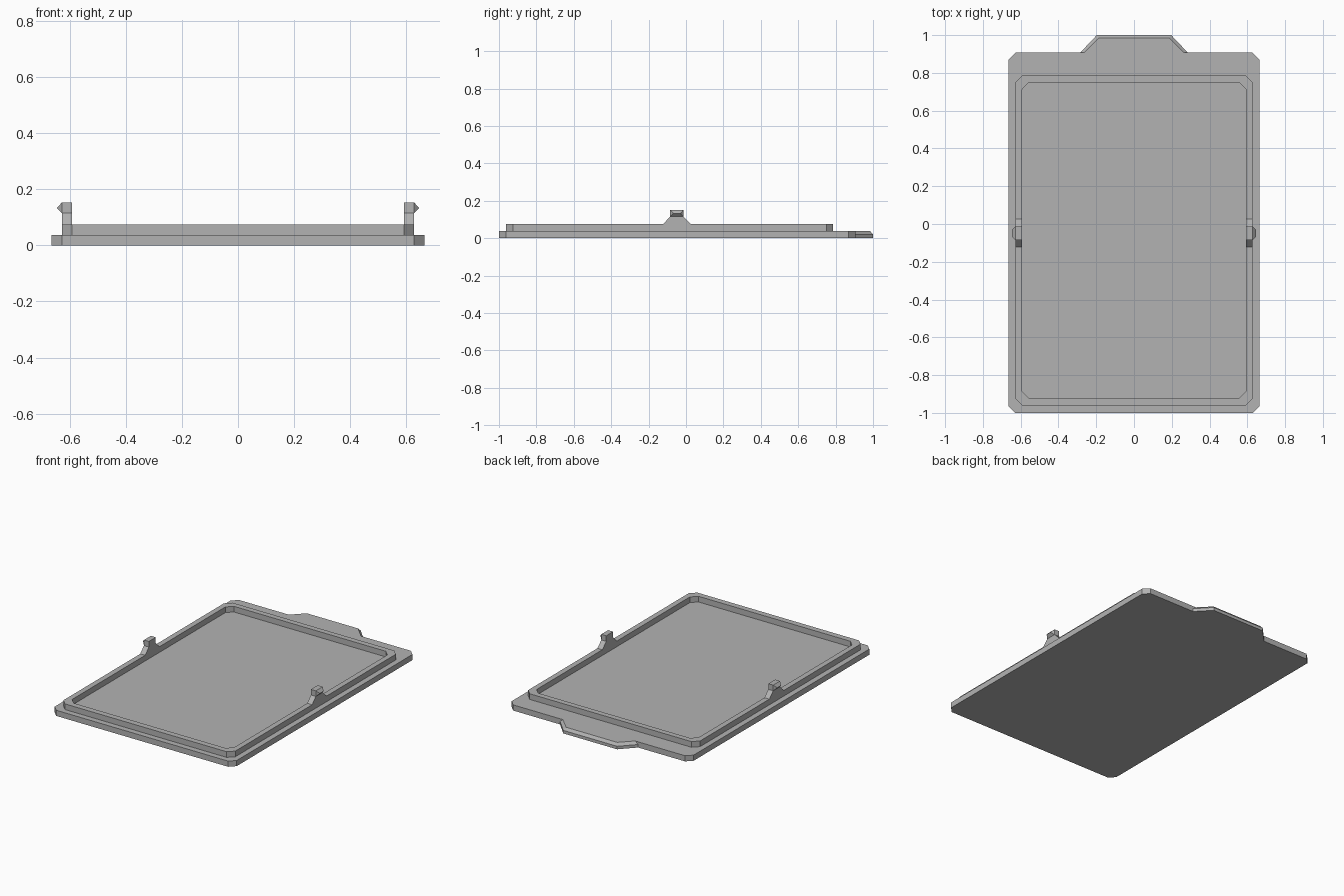
import bpy, bmesh

if "Cube" in bpy.data.objects:
    bpy.data.objects.remove(bpy.data.objects["Cube"])

gray = bpy.data.materials.new("plain gray")
gray.diffuse_color = (0.45, 0.45, 0.45, 1)
gray.use_nodes = True
gray.node_tree.nodes["Principled BSDF"].inputs["Base Color"].default_value = gray.diffuse_color

STEP = 0.0375   # plate thickness, rim height and rim width


def finish(name, bm):
    bmesh.ops.recalc_face_normals(bm, faces=bm.faces)
    mesh = bpy.data.meshes.new(name)
    bm.to_mesh(mesh)
    bm.free()
    mesh.materials.append(gray)
    obj = bpy.data.objects.new(name, mesh)
    bpy.context.collection.objects.link(obj)
    return obj


def bridge(bm, a, b):
    for i in range(len(a)):
        j = (i + 1) % len(a)
        bm.faces.new((a[i], a[j], b[j], b[i]))


def loft(bm, loops):
    """Closed solid through a stack of matching point loops."""
    rings = [[bm.verts.new(p) for p in loop] for loop in loops]
    for a, b in zip(rings, rings[1:]):
        bridge(bm, a, b)
    bm.faces.new(rings[0])
    bm.faces.new(rings[-1])


def cut_rect(x, y0, y1, c, z):
    """Rectangle with clipped corners."""
    return [(x - c, y0, z), (x, y0 + c, z), (x, y1 - c, z), (x - c, y1, z),
            (c - x, y1, z), (-x, y1 - c, z), (-x, y0 + c, z), (c - x, y0, z)]


# Cover plate with the finger tab, whose top edge is bevelled
def plate_loop(z, inset):
    right = [(0.628, -1, z), (0.665, -0.963, z), (0.665, 0.87, z), (0.628, 0.907, z),
             (0.285 - 1.4 * inset, 0.907, z), (0.197 - 0.7 * inset, 1 - inset, z)]
    return right + [(-x, y, h) for x, y, h in reversed(right)]


bm = bmesh.new()
loft(bm, [plate_loop(0, 0), plate_loop(0.02, 0), plate_loop(STEP, 0.015)])
finish("cover_plate", bm)

# Raised rim, an open ring sitting on the plate
bm = bmesh.new()
rings = [[bm.verts.new(p) for p in cut_rect(*s)] for s in (
    (0.628, -0.962, 0.787, 0.037, STEP), (0.628, -0.962, 0.787, 0.037, 2 * STEP),
    (0.592, -0.923, 0.75, 0.037, 2 * STEP), (0.592, -0.923, 0.75, 0.037, STEP))]
for i in range(4):
    bridge(bm, rings[i], rings[(i + 1) % 4])
finish("rim", bm)

# Snap clips: flared stem plus a hipped wedge hook on the outer face
stem = [(-0.123, 0.075), (0.027, 0.075), (-0.013, 0.115), (-0.013, 0.152),
        (-0.085, 0.152), (-0.085, 0.115)]
for side, label in ((1, "right"), (-1, "left")):
    bm = bmesh.new()
    loft(bm, [[(side * x, y, z) for y, z in stem] for x in (0.592, 0.628)])
    finish(label + "_clip_stem", bm)

    bm = bmesh.new()
    base = [bm.verts.new((side * 0.628, y, z)) for y, z in
            ((-0.085, 0.115), (-0.013, 0.115), (-0.013, 0.152), (-0.085, 0.152))]
    a, b = [bm.verts.new((side * 0.646, y, 0.133)) for y in (-0.068, -0.03)]
    for f in (base, (base[0], base[1], b, a), (base[2], base[3], a, b),
              (base[1], base[2], b), (base[3], base[0], a)):
        bm.faces.new(f)
    finish(label + "_clip_hook", bm)
